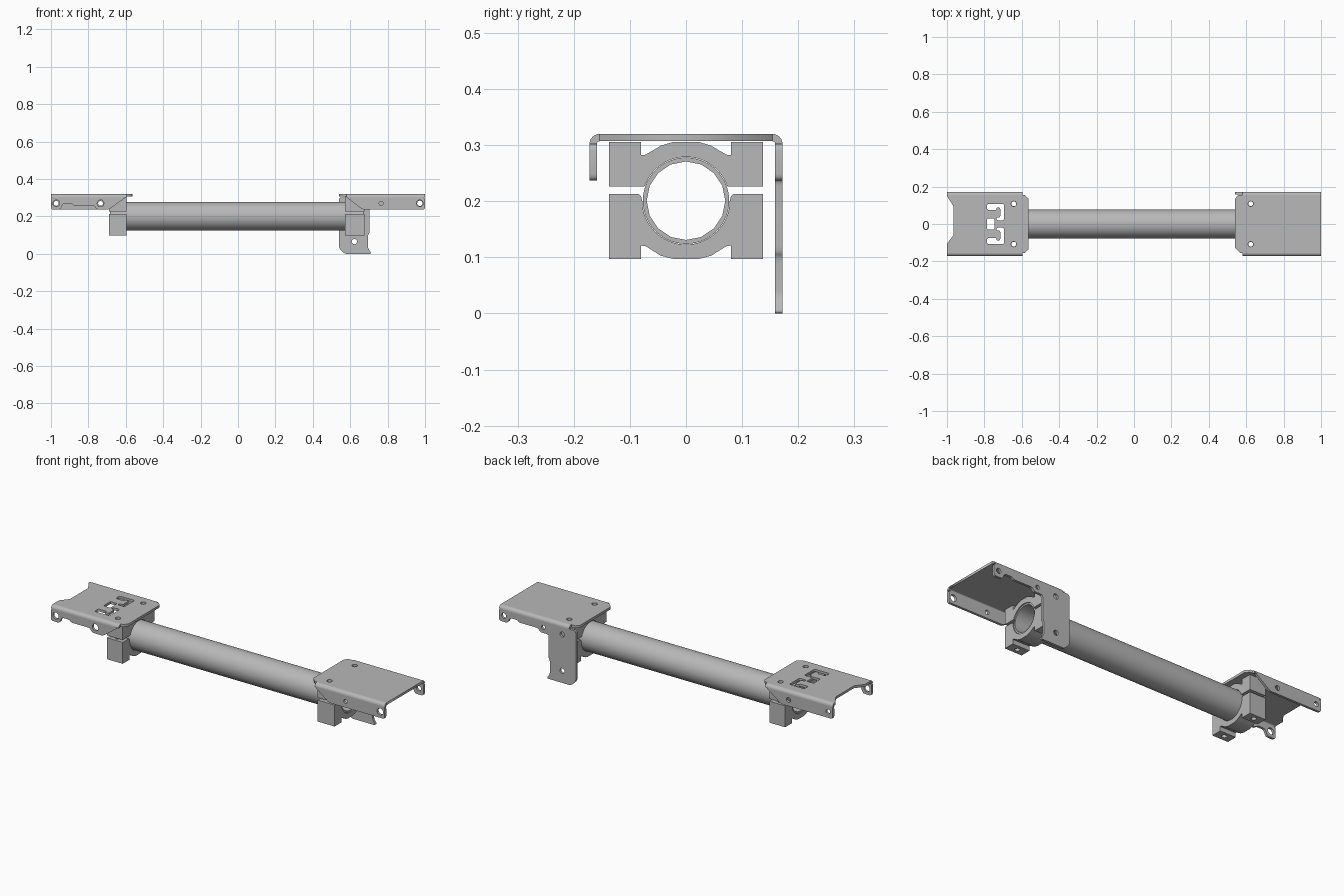
import bpy, bmesh, math
from mathutils import Vector

cube = bpy.data.objects.get("Cube")
if cube:
    bpy.data.objects.remove(cube, do_unlink=True)

steel = bpy.data.materials.new("grey_steel")
steel.use_nodes = True
steel.diffuse_color = (0.48, 0.48, 0.48, 1)
steel.node_tree.nodes["Principled BSDF"].inputs["Base Color"].default_value = steel.diffuse_color

TUBE_Z = 0.201
BOLT_Y = 0.108
FLANGE = (0.159, 0.172)
PLATE = (0.307, 0.32)


def circle(u, v, r, n=20):
    return [(u + r * math.cos(2 * math.pi * i / n), v + r * math.sin(2 * math.pi * i / n))
            for i in range(n)]


def arc(u, v, r, a, b, n=12):
    angles = [math.radians(a + (b - a) * i / n) for i in range(n + 1)]
    return [(u + r * math.cos(t), v + r * math.sin(t)) for t in angles]


def rounded(points, r):
    """Replace every corner of an outline with a small curve."""
    out = []
    for i, p in enumerate(points):
        p, a, b = Vector(p), Vector(points[i - 1]), Vector(points[(i + 1) % len(points)])
        p0 = p + (a - p).normalized() * min(r, (a - p).length * 0.45)
        p1 = p + (b - p).normalized() * min(r, (b - p).length * 0.45)
        for t in (0, 0.25, 0.5, 0.75, 1):
            out.append(tuple(p0 * (1 - t) ** 2 + p * 2 * t * (1 - t) + p1 * t * t))
    return out


def mirror_v(points):
    return [(u, -v) for u, v in points]


def prism(name, axis, lo, hi, outline, holes=()):
    """Extrude a flat outline with holes along an axis, from lo to hi."""
    curve = bpy.data.curves.new(name, 'CURVE')
    curve.dimensions, curve.fill_mode = '2D', 'BOTH'
    curve.extrude = (hi - lo) / 2
    for loop in [outline, *holes]:
        spline = curve.splines.new('POLY')
        spline.points.add(len(loop) - 1)
        for point, (u, v) in zip(spline.points, loop):
            point.co = (u, v, 0, 1)
        spline.use_cyclic_u = True
    temp = bpy.data.objects.new(name + "_outline", curve)
    mesh = bpy.data.meshes.new_from_object(temp)
    bpy.data.objects.remove(temp)
    bpy.data.curves.remove(curve)
    mesh.name = name
    bm = bmesh.new()
    bm.from_mesh(mesh)
    mid = (lo + hi) / 2
    for vert in bm.verts:
        u, v, w = vert.co
        w += mid
        vert.co = {'x': (w, u, v), 'y': (u, w, v), 'z': (u, v, w)}[axis]
    bmesh.ops.remove_doubles(bm, verts=bm.verts, dist=1e-5)
    bmesh.ops.recalc_face_normals(bm, faces=bm.faces)
    bm.to_mesh(mesh)
    bm.free()
    mesh.materials.clear()
    mesh.materials.append(steel)
    obj = bpy.data.objects.new(name, mesh)
    bpy.context.collection.objects.link(obj)
    return obj


def smooth(obj):
    bpy.ops.object.select_all(action='DESELECT')
    obj.select_set(True)
    bpy.context.view_layer.objects.active = obj
    bpy.ops.object.shade_smooth_by_angle(angle=math.radians(30))


def drill(obj, x, y):
    """Cut a vertical bolt hole."""
    cutter = prism("bolt_cutter", 'z', -0.1, 0.5, circle(x, y, 0.013))
    cutter.hide_render = True
    mod = obj.modifiers.new("bolt_hole", 'BOOLEAN')
    mod.operation, mod.solver, mod.object = 'DIFFERENCE', 'EXACT', cutter
    bpy.context.view_layer.objects.active = obj
    bpy.ops.object.modifier_apply(modifier=mod.name)
    bpy.data.objects.remove(cutter, do_unlink=True)


# Hollow cross tube
smooth(prism("cross_tube", 'x', -0.685, 0.67, circle(0, TUBE_Z, 0.077, 56),
             [circle(0, TUBE_Z, 0.07, 16)]))

# Two-piece clamps at both ends
half_top = [(-0.137, 0.226), (-0.137, 0.306), (-0.08, 0.306), (-0.08, 0.282),
            (-0.072, 0.283), (-0.045, 0.299), (-0.022, 0.306)]
half_low = [(-0.137, 0.213), (-0.137, 0.097), (-0.08, 0.097), (-0.08, 0.121),
            (-0.072, 0.12), (-0.045, 0.103), (-0.022, 0.097)]


def clamp_outline(half, bore):
    return half + [(-y, z) for y, z in reversed(half)] + bore


upper = clamp_outline(half_top, arc(0, TUBE_Z, 0.078, 19, 161, 28))
lower = clamp_outline(half_low, [(0.085, 0.213), (0.08, 0.209)]
                      + arc(0, TUBE_Z, 0.078, 0, -180, 32)
                      + [(-0.08, 0.209), (-0.085, 0.213)])
for side, x0, x1 in (("right", -0.69, -0.595), ("left", 0.573, 0.675)):
    for part, outline in (("upper", upper), ("lower", lower)):
        clamp = prism(f"{side}_{part}_clamp", 'x', x0, x1, outline)
        for y in (-BOLT_Y, BOLT_Y):
            drill(clamp, (x0 + x1) / 2, y)
        smooth(clamp)

# Right bracket top plate, with slots and a notched end
right_outline = [(-1, 0.154), (-1, 0.15), (-0.965, 0.095), (-0.965, -0.06), (-1, -0.105),
                 (-1, -0.154), (-0.583, -0.154), (-0.564, -0.135), (-0.564, 0.135),
                 (-0.583, 0.154)]
hook = rounded([(-0.785, 0.075), (-0.785, 0.108), (-0.695, 0.108), (-0.695, 0.02),
                (-0.735, 0.02), (-0.735, 0.035), (-0.715, 0.035), (-0.715, 0.088),
                (-0.735, 0.088), (-0.735, 0.075)], 0.008)
window = rounded([(-0.785, -0.03), (-0.785, 0.03), (-0.745, 0.03), (-0.745, -0.03)], 0.005)
prism("right_bracket_plate", 'z', *PLATE, right_outline,
      [hook, mirror_v(hook), window]
      + [circle(-0.643, y, 0.014) for y in (-BOLT_Y, BOLT_Y)])

# Left bracket top plate
left_outline = [(1, 0.154), (1, -0.154), (0.567, -0.154), (0.54, -0.127),
                (0.54, 0.135), (0.555, 0.154)]
prism("left_bracket_plate", 'z', *PLATE, left_outline,
      [circle(0.624, y, 0.014) for y in (-BOLT_Y, BOLT_Y)])

# Rounded folds between plates and flanges
for side, x0, x1 in (("right", -1, -0.595), ("left", 0.58, 1)):
    for end, s in (("front", -1), ("rear", 1)):
        fold = arc(0.154, 0.302, 0.018, 0, 90, 6) + arc(0.154, 0.302, 0.005, 90, 0, 6)
        smooth(prism(f"{side}_{end}_fold", 'x', x0, x1, [(s * y, z) for y, z in fold]))

# Side flanges
front, rear = (-FLANGE[1], -FLANGE[0]), FLANGE
prism("right_front_flange", 'y', *front,
      rounded([(-1, 0.302), (-0.6, 0.302), (-0.69, 0.237), (-0.755, 0.237), (-0.768, 0.258),
               (-0.88, 0.258), (-0.89, 0.27), (-0.935, 0.27), (-0.95, 0.237), (-1, 0.237)],
              0.012),
      [circle(x, 0.27, 0.018) for x in (-0.972, -0.735)])
prism("right_rear_flange", 'y', *rear,
      rounded([(-1, 0.302), (-0.6, 0.302), (-0.69, 0.237), (-1, 0.237)], 0.012),
      [circle(x, 0.27, 0.013) for x in (-0.972, -0.735)])
prism("left_front_flange", 'y', *front,
      rounded([(1, 0.302), (0.58, 0.302), (0.665, 0.237), (1, 0.237)], 0.012),
      [circle(0.972, 0.27, 0.018), circle(0.765, 0.27, 0.011)])

# Rear flange with the long hanging leg
prism("left_rear_flange_leg", 'y', *rear,
      rounded([(1, 0.302), (0.54, 0.302), (0.54, 0.03), (0.57, 0), (0.715, 0), (0.695, 0.03),
               (0.695, 0.1), (0.703, 0.11), (0.703, 0.24), (0.755, 0.24), (0.765, 0.258),
               (0.88, 0.258), (0.89, 0.268), (0.935, 0.268), (0.95, 0.237), (1, 0.237)],
              0.012),
      [circle(0.972, 0.27, 0.014), circle(0.735, 0.27, 0.011),
       circle(0.622, 0.262, 0.014), circle(0.622, 0.065, 0.014)])
bpy.ops.object.select_all(action='DESELECT')
